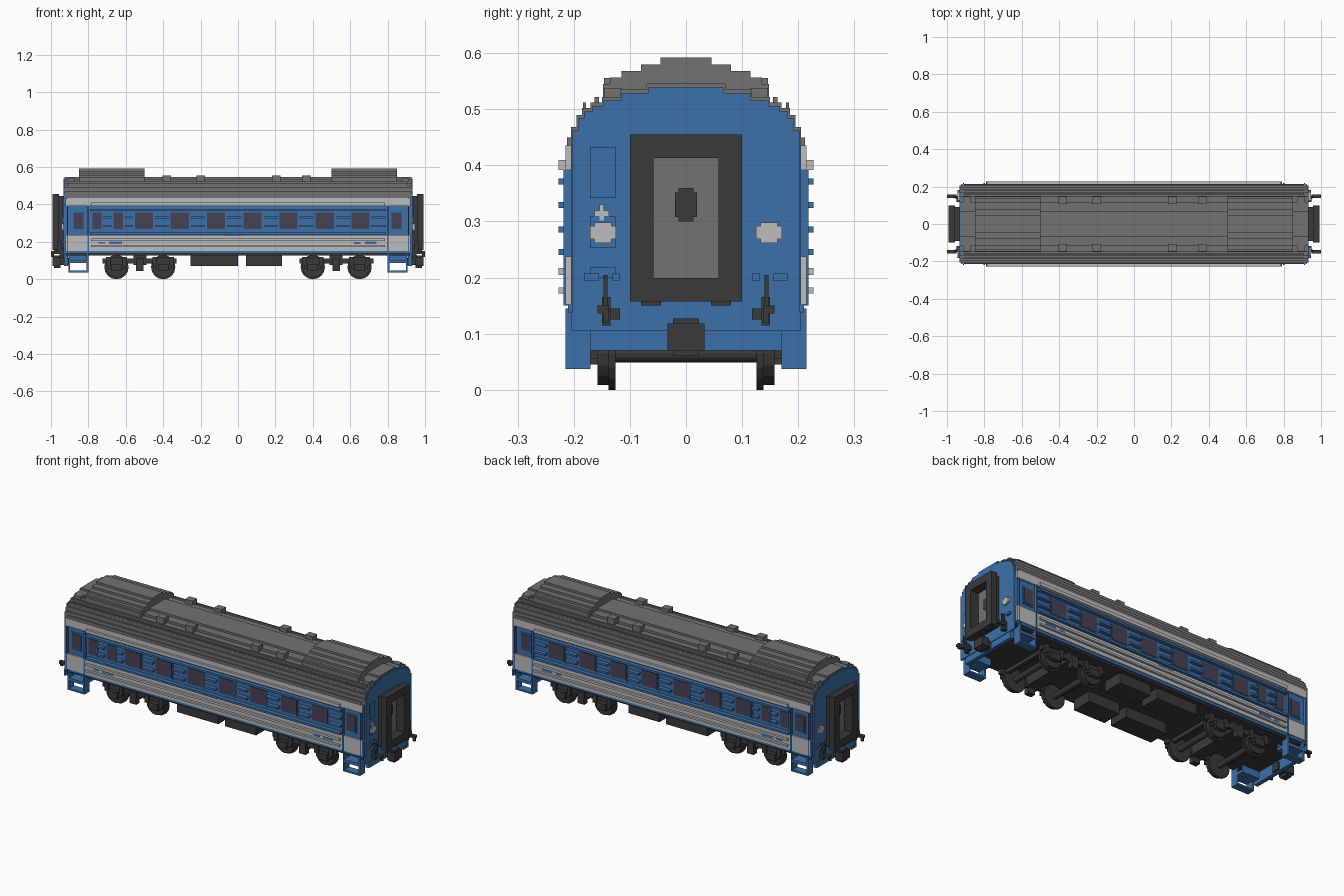
import bpy, bmesh, math
from mathutils import Matrix

cube = bpy.data.objects.get("Cube")
if cube:
    bpy.data.objects.remove(cube, do_unlink=True)


def material(name, rgb):
    m = bpy.data.materials.new(name)
    m.use_nodes = True
    m.diffuse_color = (*rgb, 1)
    m.node_tree.nodes["Principled BSDF"].inputs["Base Color"].default_value = (*rgb, 1)
    return m


BLUE = material("carriage blue", (0.045, 0.165, 0.40))
LIGHT = material("light grey", (0.51, 0.51, 0.51))
ROOF = material("roof grey", (0.17, 0.17, 0.17))
DARK = material("dark grey", (0.042, 0.042, 0.042))
GLASS = material("window glass", (0.062, 0.055, 0.088))


def finish(name, bm, mat):
    bmesh.ops.recalc_face_normals(bm, faces=bm.faces[:])
    me = bpy.data.meshes.new(name)
    bm.to_mesh(me)
    bm.free()
    me.materials.append(mat)
    ob = bpy.data.objects.new(name, me)
    bpy.context.collection.objects.link(ob)
    return ob


def boxes(name, mat, specs, mirror=""):
    """One object from (x0, x1, y0, y1, z0, z1) boxes, mirrored in x and/or y."""
    bm = bmesh.new()
    for sx in ((1, -1) if "x" in mirror else (1,)):
        for sy in ((1, -1) if "y" in mirror else (1,)):
            for x0, x1, y0, y1, z0, z1 in specs:
                centre = Matrix.Translation((sx * (x0 + x1) / 2, sy * (y0 + y1) / 2, (z0 + z1) / 2))
                size = Matrix.Diagonal((x1 - x0, y1 - y0, z1 - z0, 1))
                bmesh.ops.create_cube(bm, size=1, matrix=centre @ size)
    return finish(name, bm, mat)


def stepped(name, mat, x0, x1, base, steps):
    """Stepped arch along x; steps are (half width, top height) from the eaves up."""
    side, z = [], base
    for w, top in steps:
        side += [(w, z), (w, top)]
        z = top
    outline = side + [(-y, z) for y, z in reversed(side)]
    bm = bmesh.new()
    face = bm.faces.new([bm.verts.new((x0, y, z)) for y, z in outline])
    ext = bmesh.ops.extrude_face_region(bm, geom=[face])["geom"]
    bmesh.ops.translate(bm, vec=(x1 - x0, 0, 0), verts=[v for v in ext if isinstance(v, bmesh.types.BMVert)])
    return finish(name, bm, mat)


# Body shell and floor
boxes("body", BLUE, [(-.925, .925, -.205, .205, .14, .44)])
boxes("floor", DARK, [(-.92, .92, -.2, .2, .128, .14)])

# Stepped roof with raised housings
ARCH = [(.205, .468), (.195, .49), (.185, .502), (.17, .512), (.15, .522), (.118, .535), (.07, .546)]
stepped("roof", ROOF, -.927, .927, .435, ARCH)
HOUSING = [(.148, .545), (.135, .557), (.115, .568), (.08, .58), (.045, .592)]
for side, x0, x1 in (("left", .5, .85), ("right", -.85, -.5)):
    stepped(side + "_roof_housing", ROOF, x0, x1, .51, HOUSING)
boxes("roof_vents", ROOF, [(x - .023, x + .023, .106, .146, .515, .556) for x in (-.38, -.2, .205, .365)]
      + [(x - .02, x + .02, .115, .146, .51, .538) for x in (-.895, .895)], "y")
boxes("roof_ridges", ROOF, [(-.91, .91, .155, .163, .51, .522), (-.91, .91, .178, .184, .5, .512),
                            (-.91, .91, .2, .212, .435, .45)], "y")

# End walls: same arch, cut slightly lower
END = [(.205, .14)] + [(w - .003, z - .006) for w, z in ARCH]
for side, x0, x1 in (("left", .925, .934), ("right", -.934, -.925)):
    stepped(side + "_end_wall", BLUE, x0, x1, .105, END)
boxes("end_sill", BLUE, [(.908, .93, -.17, .17, .07, .14)], "x")

# Windows: (start, end)
WINDOWS = [(-.777, -.73), (-.665, -.615), (-.552, -.455), (-.36, -.263), (-.166, -.07),
           (.03, .126), (.222, .318), (.415, .512), (.607, .703)]
DOORS = [(-.88, -.825), (.82, .875)]
boxes("window_frames", BLUE, [(a - .006, b + .006, .2, .209, .262, .364) for a, b in WINDOWS + DOORS], "y")
boxes("windows", GLASS, [(a, b, .2, .212, .27, .356) for a, b in WINDOWS + DOORS], "y")

# Light bands and their ribs
boxes("light_bands", LIGHT, [(-.922, .922, .2, .215, .152, .238), (-.922, .922, .2, .215, .392, .435)], "y")
boxes("light_ribs", LIGHT, [(-.785, .785, .21, .2275, z, z + h)
                            for z, h in ((.172, .01), (.205, .012), (.392, .018))], "y")
# Blue ribs: full length above and below, broken between windows
gaps = [-.79] + [v for a, b in WINDOWS for v in (a - .012, b + .012)] + [.79]
pairs = [(a, b) for a, b in zip(gaps[::2], gaps[1::2]) if b - a > .01]
boxes("blue_ribs", BLUE, [(-.79, .79, .2, .2275, z, z + .011) for z in (.24, .366)]
      + [(a, b, .2, .2275, z, z + .011) for a, b in pairs for z in (.28, .324)], "y")
boxes("sill_line", BLUE, [(-.925, .925, .2, .21, .138, .152)], "y")
boxes("side_marks", BLUE, [(-.69, -.62, .21, .217, .188, .202), (-.745, -.71, .21, .217, .19, .2),
                           (.62, .655, .21, .217, .188, .2), (.68, .74, .21, .217, .188, .202),
                           (-.07, .02, .21, .217, .232, .24)], "y")

# Doors: side rails and edge trims
boxes("door_trim", BLUE, [(.797, .805, .2, .218, .15, .392), (.908, .914, .2, .218, .15, .392)], "xy")

# Boarding steps
boxes("boarding_steps", BLUE, [(.80, .809, .17, .215, .037, .145), (.897, .906, .17, .215, .037, .145),
                               (.80, .906, .17, .215, .037, .046), (.80, .906, .13, .215, .088, .104),
                               (.80, .906, .13, .137, .09, .14)], "xy")

# Gangway: bellows walls, outer frame, recessed door
def ring(x0, x1, w, z0, z1, t):
    return [(x0, x1, -w, -w + t, z0, z1), (x0, x1, w - t, w, z0, z1),
            (x0, x1, -w + t, w - t, z1 - t, z1), (x0, x1, -w + t, w - t, z0, z0 + t)]

boxes("gangway_bellows", DARK, ring(.93, .96, .09, .165, .445, .032), "x")
boxes("gangway_frame", DARK, ring(.957, .992, .1, .157, .455, .042), "x")
boxes("gangway_feet", DARK, [(.957, .985, .045, .08, .15, .16)], "xy")
boxes("end_door", ROOF, [(.93, .942, -.062, .062, .19, .42)], "x")
boxes("end_door_window", DARK, [(.94, .946, -.013, .013, .3, .36), (.94, .946, -.02, .02, .308, .352)], "x")

# End wall fittings
boxes("end_lamps", LIGHT, [(.93, .945, .125, .171, .269, .292), (.93, .945, .133, .163, .262, .298)], "xy")
boxes("end_number_plate", LIGHT, [(.93, .939, -.163, -.137, .31, .32), (.93, .939, -.154, -.146, .302, .33)], "x")
boxes("end_panels", BLUE, [(.93, .938, -.171, -.126, .342, .433), (.93, .938, -.171, -.126, .2, .218),
                           (.93, .938, -.171, -.126, .253, .31)], "x")
boxes("end_handles", DARK, [(.93, .955, .135, .15, .115, .165), (.945, .965, .14, .147, .14, .205),
                            (.95, 1.0, .138, .158, .136, .15), (.985, 1.0, .138, .147, .12, .15),
                            (.93, .95, .118, .135, .125, .145)], "xy")
boxes("end_brackets", BLUE, [(.93, .945, .118, .132, .195, .207), (.93, .945, .155, .182, .195, .207)], "xy")

# Couplers
boxes("couplers", DARK, [(.9, .965, -.022, .022, .075, .115), (.95, .992, -.033, .033, .07, .118),
                         (.95, .985, -.023, .023, .06, .127)], "x")

# Bogies: frames, axle boxes, springs
boxes("bogie_frames", DARK, [(.33, .725, .145, .165, .085, .112), (.49, .56, -.165, .165, .075, .13),
                             (.505, .545, .15, .18, .045, .11), (.35, .37, -.15, .15, .085, .105),
                             (.685, .705, -.15, .15, .085, .105)], "xy")
boxes("axle_boxes", DARK, [(x - w, x + w, .15, y, z0, z1) for x in (.4, .65)
                           for w, y, z0, z1 in ((.028, .182, .045, .082), (.045, .172, .055, .07))]
      + [(x - .012, x + .012, .15, .174, .07, .12) for x in (.355, .445, .605, .695)], "xy")

# Wheels and axles
bm = bmesh.new()
for x in (-.65, -.4, .4, .65):
    for y, r, depth in ((.132, .065, .012), (-.132, .065, .012), (.147, .056, .022),
                        (-.147, .056, .022), (0, .016, .3)):
        m = Matrix.Translation((x, y, .065)) @ Matrix.Rotation(math.pi / 2, 4, "X")
        bmesh.ops.create_cone(bm, cap_ends=True, segments=16, radius1=r, radius2=r, depth=depth, matrix=m)
finish("wheelsets", bm, DARK)

# Equipment boxes under the floor
boxes("underfloor_boxes", DARK, [(-.255, 0, .06, .175, .07, .135), (.042, .235, .06, .175, .07, .135)], "y")
